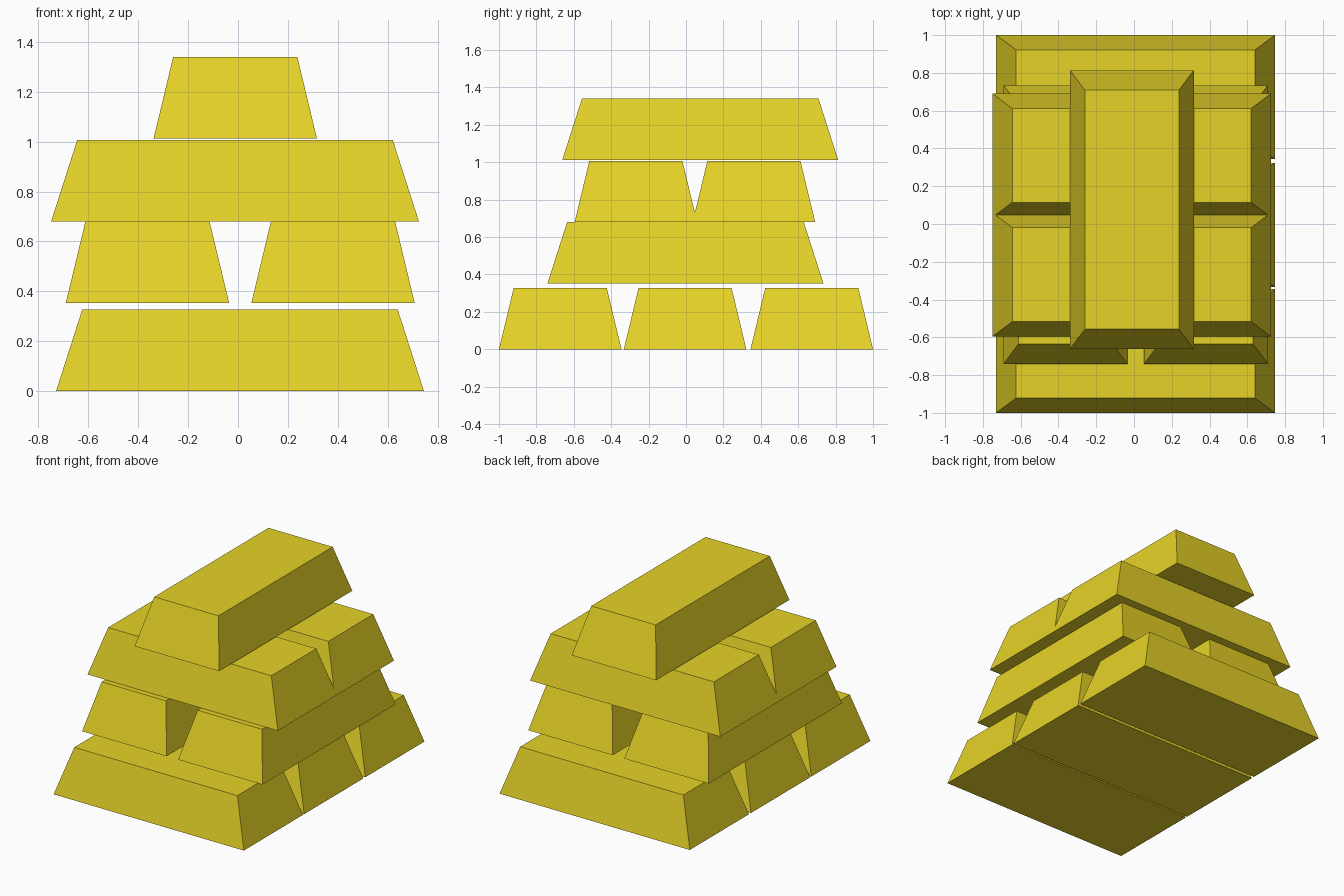
import bpy, bmesh
from math import radians
from mathutils import Matrix

if "Cube" in bpy.data.objects:
    bpy.data.objects.remove(bpy.data.objects["Cube"])

# Ingot: long axis along x, base wider than top
LENGTH, WIDTH, HEIGHT = 1.475, 0.655, 0.327
TOP_LENGTH, TOP_WIDTH = 1.265, 0.498

gold = bpy.data.materials.new("gold")
gold.diffuse_color = (0.79, 0.65, 0.02, 1)
gold.use_nodes = True
gold.node_tree.nodes["Principled BSDF"].inputs["Base Color"].default_value = gold.diffuse_color


def ingot(name, x, y, z, turned=False):
    bm = bmesh.new()
    bmesh.ops.create_cube(bm, size=1)
    for v in bm.verts:
        top = v.co.z > 0
        v.co.x *= TOP_LENGTH if top else LENGTH
        v.co.y *= TOP_WIDTH if top else WIDTH
        v.co.z = HEIGHT if top else 0
    if turned:
        bm.transform(Matrix.Rotation(radians(90), 4, 'Z'))
    mesh = bpy.data.meshes.new(name)
    bm.to_mesh(mesh)
    bm.free()
    mesh.materials.append(gold)
    obj = bpy.data.objects.new(name, mesh)
    obj.location = (x, y, z)
    bpy.context.collection.objects.link(obj)


# Bottom layer: three ingots side by side
for label, y in (("front", -0.6725), ("middle", -0.005), ("back", 0.6725)):
    ingot(f"bottom_ingot_{label}", 0.008, y, 0)

# Second layer: two ingots crossing the bottom ones
for label, x in (("left", -0.363), ("right", 0.381)):
    ingot(f"second_ingot_{label}", x, -0.003, 0.353, turned=True)

# Third layer: two ingots overlapping slightly at the base
for label, y in (("front", -0.268), ("back", 0.363)):
    ingot(f"third_ingot_{label}", -0.012, y, 0.68)

# Single ingot on top
ingot("top_ingot", -0.011, 0.076, 1.013, turned=True)
